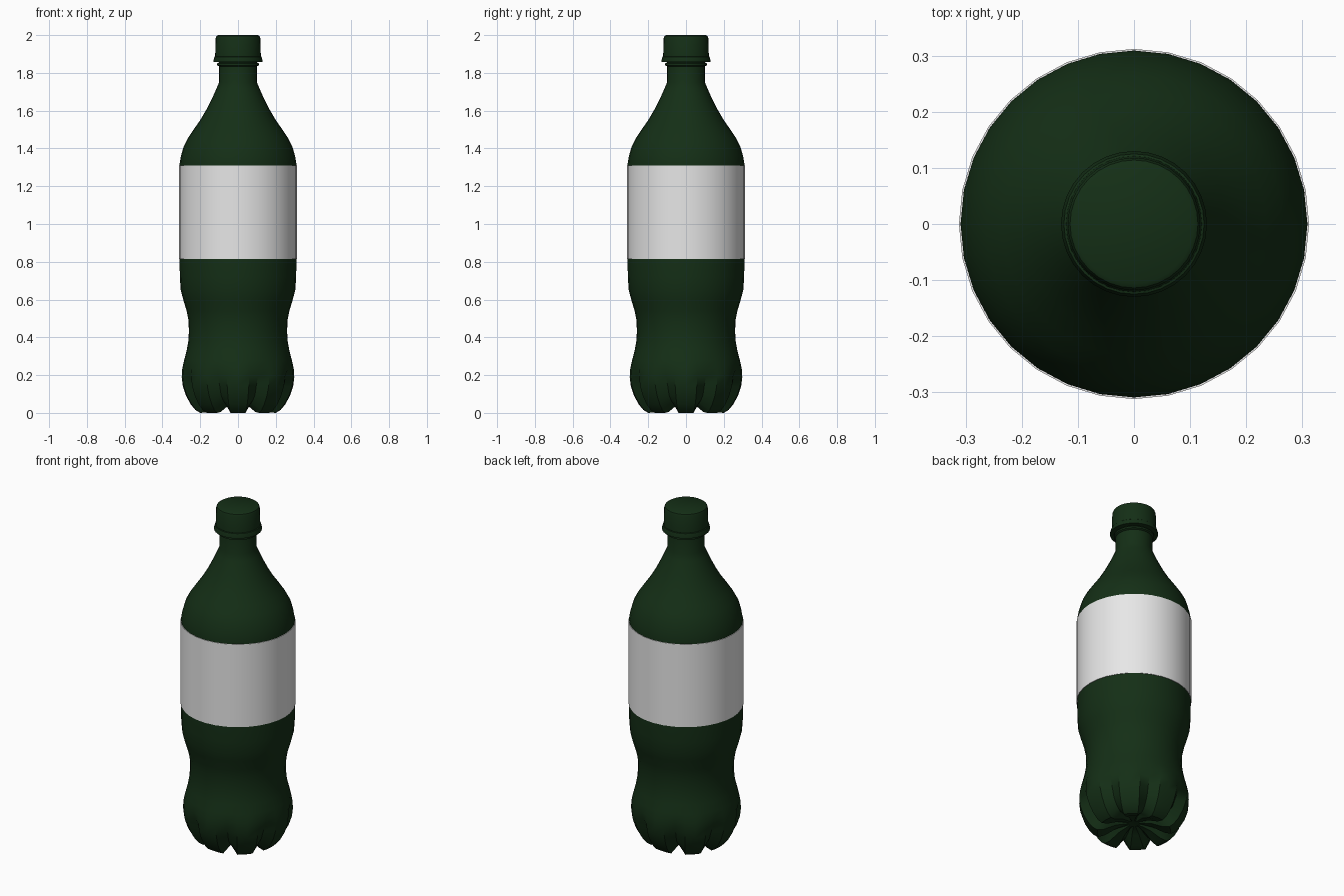
import bpy, bmesh, math

cube = bpy.data.objects.get("Cube")
if cube:
    bpy.data.objects.remove(cube, do_unlink=True)

SEGMENTS = 32
LOBES = 8


def make_material(name, colour):
    mat = bpy.data.materials.new(name)
    mat.use_nodes = True
    mat.diffuse_color = colour
    mat.node_tree.nodes["Principled BSDF"].inputs["Base Color"].default_value = colour
    return mat


green = make_material("dark green", (0.007, 0.028, 0.008, 1))
white = make_material("label white", (0.8, 0.8, 0.8, 1))


def lathe(name, profile, mat, shape=None, cap_start=False, cap_end=False, angle=35):
    """Spin (radius, height) points about z; shape may adjust each point."""
    bm = bmesh.new()
    rings = []
    for r, z in profile:
        ring = []
        for i in range(SEGMENTS):
            rr, zz = shape(r, z, i) if shape else (r, z)
            a = math.tau * i / SEGMENTS
            ring.append(bm.verts.new((rr * math.cos(a), rr * math.sin(a), zz)))
        rings.append(ring)
    for low, high in zip(rings, rings[1:]):
        for i in range(SEGMENTS):
            j = (i + 1) % SEGMENTS
            bm.faces.new((low[i], low[j], high[j], high[i]))
    if cap_start:
        bm.faces.new(rings[0][::-1])
    if cap_end:
        bm.faces.new(rings[-1])
    bmesh.ops.recalc_face_normals(bm, faces=bm.faces)
    mesh = bpy.data.meshes.new(name)
    bm.to_mesh(mesh)
    bm.free()
    mesh.materials.append(mat)
    obj = bpy.data.objects.new(name, mesh)
    bpy.context.collection.objects.link(obj)
    bpy.ops.object.select_all(action="DESELECT")
    obj.select_set(True)
    bpy.context.view_layer.objects.active = obj
    bpy.ops.object.shade_smooth_by_angle(angle=math.radians(angle))
    return obj


def foot_grooves(r, z, i):
    """Press narrow grooves between the feet, fading out up the side."""
    step = SEGMENTS // LOBES
    if i % step != step // 2 or z > 0.24 or r < 0.08:
        return r, z
    fade = min(1, (0.26 - z) / 0.12)
    lift = 0.045 * max(0, 1 - z / 0.1)
    return r - 0.04 * fade, z + lift


# Bottle: footed base, waist, straight label band, shoulder and neck
bottle_profile = [
    (0.03, 0.05), (0.10, 0.035), (0.165, 0.005), (0.20, 0), (0.225, 0.015),
    (0.25, 0.045), (0.275, 0.09), (0.292, 0.14), (0.298, 0.19), (0.295, 0.235),
    (0.285, 0.28), (0.272, 0.33), (0.263, 0.38), (0.26, 0.43), (0.262, 0.49),
    (0.272, 0.54), (0.29, 0.60), (0.303, 0.65), (0.308, 0.72), (0.309, 0.80),
    (0.309, 1.32), (0.302, 1.36), (0.288, 1.41), (0.265, 1.455), (0.235, 1.50),
    (0.20, 1.55), (0.165, 1.61), (0.135, 1.67), (0.115, 1.715), (0.10, 1.75),
    (0.10, 1.88),
]
lathe("bottle", bottle_profile, green, foot_grooves, cap_start=True)

# Wrapped label
lathe("label", [(0.309, 0.815), (0.312, 0.815), (0.312, 1.31), (0.309, 1.31)], white)

# Neck collar, tamper ring and screw cap
lathe("neck_collar", [(0.10, 1.835), (0.11, 1.84), (0.11, 1.85), (0.10, 1.855)], green)
lathe("tamper_ring", [(0.10, 1.858), (0.13, 1.858), (0.13, 1.866), (0.125, 1.885),
                      (0.115, 1.888)], green)
lathe("cap", [(0.115, 1.884), (0.121, 1.888), (0.118, 1.985), (0.114, 1.995),
              (0.106, 2.0)], green, cap_end=True)
